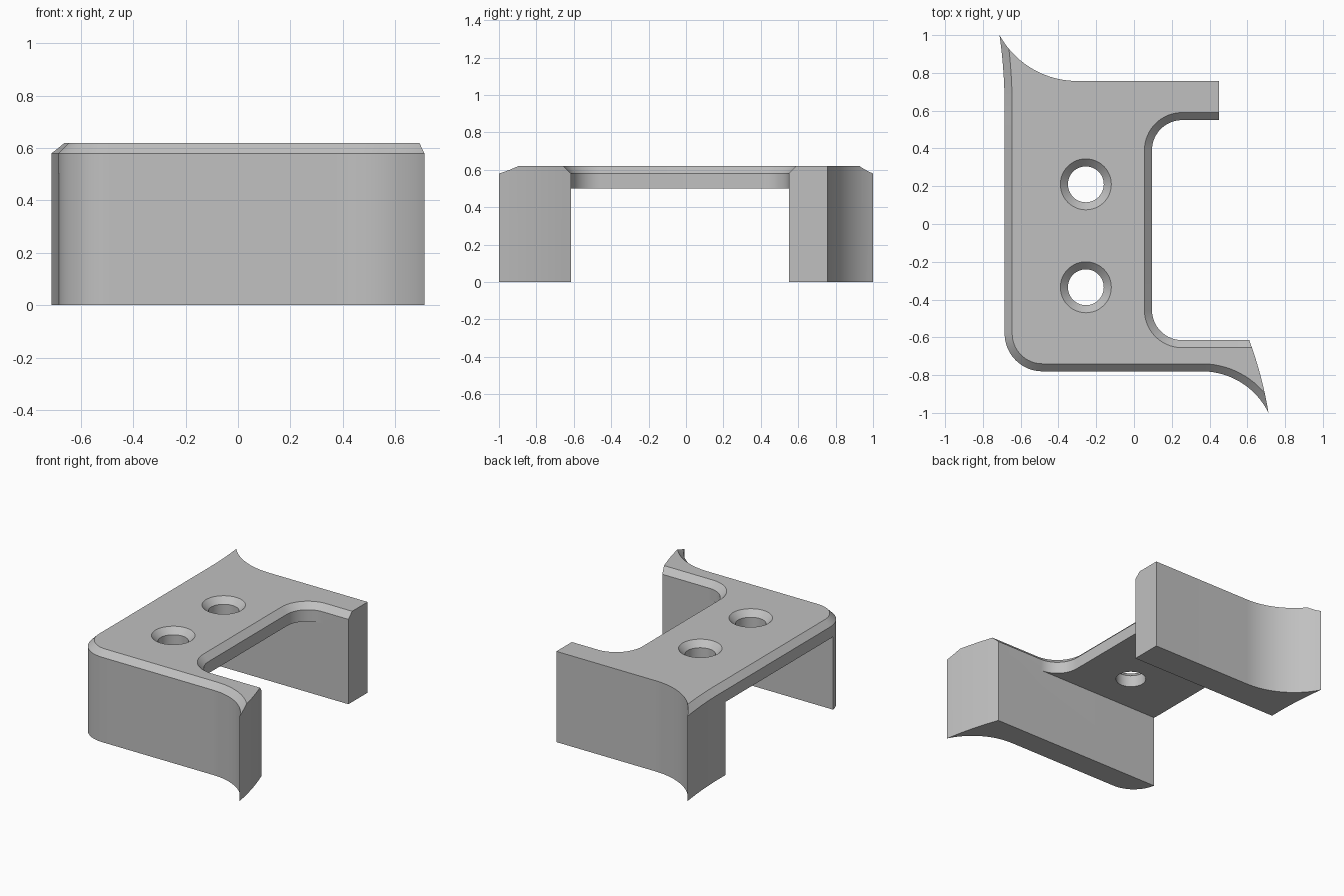
import bpy, bmesh, math
from mathutils import Vector

cube = bpy.data.objects.get("Cube")
if cube:
    bpy.data.objects.remove(cube, do_unlink=True)

TOP, RIM, PLATE = 0.62, 0.58, 0.50   # top face, start of chamfer, underside of plate


def arc(p, t, e, n=16):
    """Points after p along the circle that leaves p in direction t and ends at e."""
    p, t, e = Vector(p), Vector(t).normalized(), Vector(e)
    side = Vector((-t.y, t.x))
    v = e - p
    r = v.length_squared / (2 * v.dot(side))
    a = 2 * math.atan2(v.dot(side), v.dot(t))
    return [p + r * (math.sin(a * i / n) * t + (1 - math.cos(a * i / n)) * side)
            for i in range(1, n + 1)]


def make_object(name, bm):
    bmesh.ops.recalc_face_normals(bm, faces=bm.faces)
    mesh = bpy.data.meshes.new(name)
    bm.to_mesh(mesh)
    bm.free()
    ob = bpy.data.objects.new(name, mesh)
    bpy.context.collection.objects.link(ob)
    return ob


def loft(name, rings):
    """Closed solid through a list of matching rings."""
    bm = bmesh.new()
    vs = [[bm.verts.new(c) for c in ring] for ring in rings]
    for a, b in zip(vs, vs[1:]):
        for i in range(len(a)):
            j = (i + 1) % len(a)
            bm.faces.new((a[i], a[j], b[j], b[i]))
    bm.faces.new(vs[0])
    bm.faces.new(vs[-1])
    return make_object(name, bm)


def chamfer_cutter(name, chain):
    """Triangular wedge swept along an edge chain with the material on its left."""
    pts = [chain[0] + (chain[0] - chain[1]).normalized() * 0.1] + chain
    pts.append(chain[-1] + (chain[-1] - chain[-2]).normalized() * 0.1)
    rings = []
    for i, p in enumerate(pts):
        before = (p - pts[max(i - 1, 0)]).normalized()
        after = (pts[min(i + 1, len(pts) - 1)] - p).normalized()
        t = (before + after).normalized()
        side = Vector((-t.y, t.x))
        rings.append([(*(p + side * d), RIM + h)
                      for d, h in ((-0.03, -0.03), (0.06, 0.06), (-0.03, 0.06))])
    return loft(name, rings)


def circle(x, y, z, r, n=48):
    return [(x + r * math.cos(math.tau * i / n), y + r * math.sin(math.tau * i / n), z)
            for i in range(n)]


# Outer edge: flared back corner, left side, rounded corner, front, flared front corner
outer = [Vector((-0.712, 1.0))]
outer += arc((-0.685, 0.62), (0, 1), (-0.712, 1.0), 12)[-2::-1]
outer += [Vector((-0.685, 0.62)), Vector((-0.685, -0.58))]
outer += arc((-0.685, -0.58), (0, -1), (-0.485, -0.78))
outer += [Vector((0.36, -0.78))] + arc((0.36, -0.78), (1, 0), (0.712, -1.0))

# Inner edge: notch with two rounded corners
inner = [Vector((0.61, -0.615)), Vector((0.255, -0.615))]
inner += arc((0.255, -0.615), (-1, 0), (0.095, -0.455))
inner += [Vector((0.095, 0.39))] + arc((0.095, 0.39), (0, 1), (0.255, 0.55))
inner += [Vector((0.45, 0.55))]

# Ends of the arms and the flared back edge
front_end = arc((0.712, -1.0), (-0.16, 0.987), (0.61, -0.615), 10)[:-1]
back = [Vector((0.45, 0.757)), Vector((-0.3, 0.757))]
back += arc((-0.3, 0.757), (-1, 0), (-0.712, 1.0), 20)[:-1]

outline = outer + front_end + inner + back
bracket = loft("bracket", [[(p.x, p.y, z) for p in outline] for z in (0, TOP)])

# Underside channel, edge chamfers and countersunk holes
channel = [(-1, -0.615), (1, -0.615), (1, 0.55), (-1, 0.55)]
cutters = [loft("channel_cutter", [[(x, y, z) for x, y in channel] for z in (-0.1, PLATE)]),
           chamfer_cutter("outer_chamfer_cutter", outer),
           chamfer_cutter("inner_chamfer_cutter", inner)]
for y in (0.21, -0.335):
    cutters.append(loft("hole_cutter", [circle(-0.255, y, z, r) for z, r in
                                        ((0.4, 0.095), (RIM, 0.095), (0.64, 0.155))]))

bpy.ops.object.select_all(action='DESELECT')
bpy.context.view_layer.objects.active = bracket
bracket.select_set(True)
for c in cutters:
    mod = bracket.modifiers.new(c.name, 'BOOLEAN')
    mod.operation, mod.solver, mod.object = 'DIFFERENCE', 'EXACT', c
    bpy.ops.object.modifier_apply(modifier=mod.name)
    bpy.data.objects.remove(c, do_unlink=True)

# Single grey finish
grey = bpy.data.materials.new("light_grey")
grey.use_nodes = True
color = (0.53, 0.53, 0.53, 1)
grey.diffuse_color = color
grey.node_tree.nodes["Principled BSDF"].inputs["Base Color"].default_value = color
bracket.data.materials.clear()
bracket.data.materials.append(grey)
bpy.ops.object.shade_smooth_by_angle(angle=math.radians(25))
